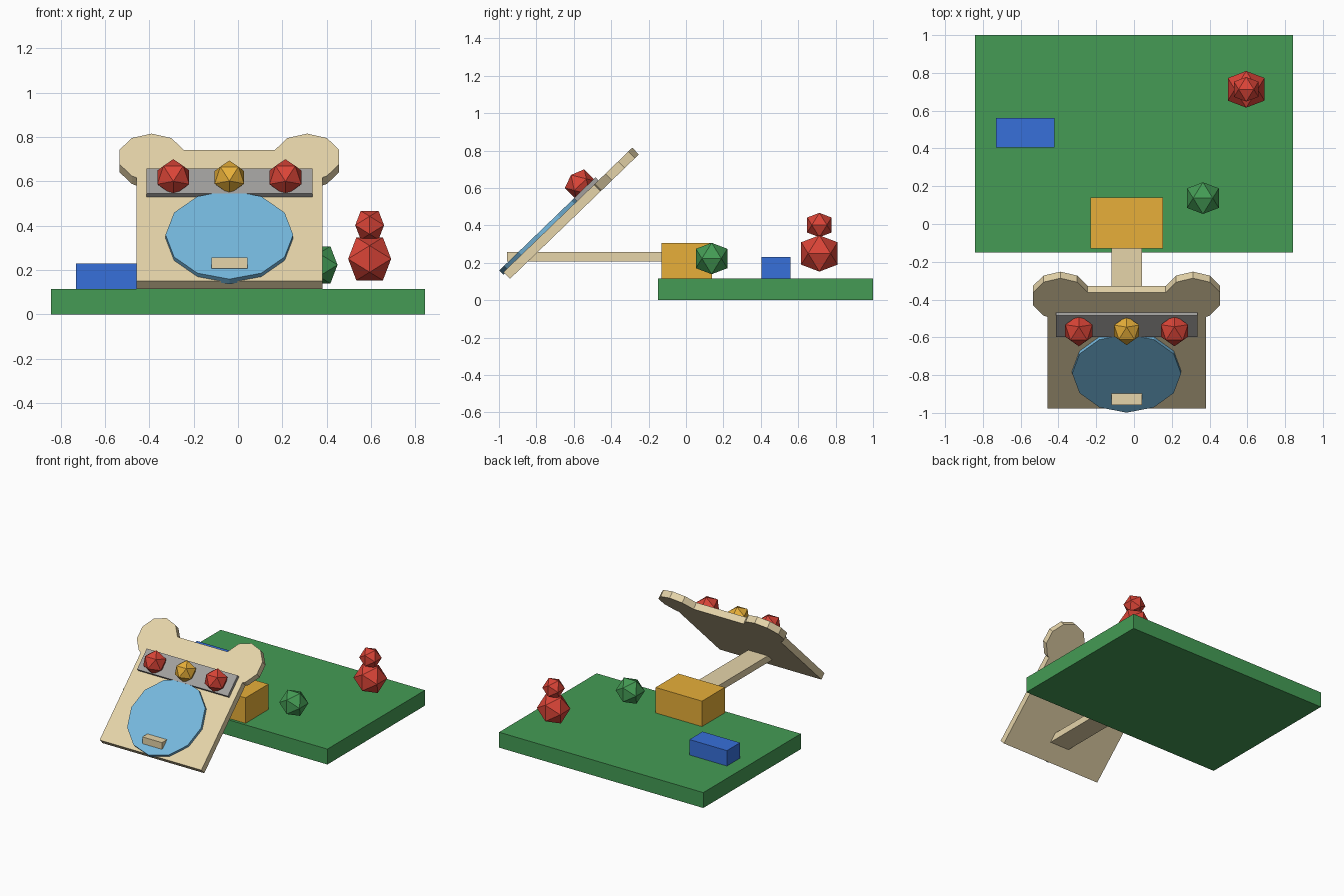
import bpy, bmesh, math
from mathutils import Matrix, Vector

if "Cube" in bpy.data.objects:
    bpy.data.objects.remove(bpy.data.objects["Cube"])

COLORS = {
    "green": (0.058, 0.33, 0.09, 1), "red": (0.70, 0.058, 0.038, 1),
    "yellow": (0.80, 0.43, 0.041, 1), "blue": (0.038, 0.16, 0.70, 1),
    "sky": (0.18, 0.48, 0.73, 1), "cream": (0.79, 0.66, 0.40, 1),
    "grey": (0.36, 0.35, 0.34, 1),
}
MATS = {}
for key, col in COLORS.items():
    MATS[key] = bpy.data.materials.new(key)
    MATS[key].diffuse_color = col


def finish(name, bm, color, matrix=Matrix()):
    bmesh.ops.recalc_face_normals(bm, faces=bm.faces)
    mesh = bpy.data.meshes.new(name)
    bm.to_mesh(mesh)
    bm.free()
    mesh.materials.append(MATS[color])
    ob = bpy.data.objects.new(name, mesh)
    ob.matrix_world = matrix
    bpy.context.collection.objects.link(ob)
    return ob


def prism(name, pts, z0, z1, color, matrix=Matrix()):
    """Closed solid with a flat outline between z0 and z1."""
    bm = bmesh.new()
    low, high = ([bm.verts.new((x, y, z)) for x, y in pts] for z in (z0, z1))
    bm.faces.new(low)
    bm.faces.new(high)
    for i in range(len(pts)):
        bm.faces.new((low[i - 1], low[i], high[i], high[i - 1]))
    return finish(name, bm, color, matrix)


def box(name, x, y, z, color, matrix=Matrix()):
    pts = [(x[0], y[0]), (x[1], y[0]), (x[1], y[1]), (x[0], y[1])]
    return prism(name, pts, z[0], z[1], color, matrix)


def ring(cx, cy, r, degrees):
    """Points on a circle, angle measured clockwise from the top."""
    return [(cx + r * math.sin(math.radians(a)), cy + r * math.cos(math.radians(a)))
            for a in degrees]


def gem(name, center, half_width, color, matrix=Matrix()):
    """Icosahedron standing on an edge, half_width is its half extent."""
    s = half_width / ((1 + math.sqrt(5)) / 2)
    bm = bmesh.new()
    for a in (-half_width, half_width):
        for b in (-s, s):
            for co in ((a, b, 0), (0, a, b), (b, 0, a)):
                bm.verts.new(co)
    bmesh.ops.convex_hull(bm, input=bm.verts)
    return finish(name, bm, color, matrix @ Matrix.Translation(Vector(center)))


# Ground slab and the things standing on it
box("ground_slab", (-0.843, 0.843), (-0.15, 1.0), (0, 0.115), "green")
box("yellow_block", (-0.23, 0.153), (-0.13, 0.14), (0.115, 0.305), "yellow")
box("blue_block", (-0.73, -0.42), (0.405, 0.56), (0.115, 0.23), "blue")
gem("green_bush", (0.365, 0.137, 0.223), 0.084, "green")
gem("red_figure_body", (0.594, 0.713, 0.25), 0.097, "red")
gem("red_figure_head", (0.594, 0.713, 0.402), 0.065, "red")

# Arm that carries the panel
box("support_arm", (-0.12, 0.042), (-0.957, -0.125), (0.207, 0.257), "cream")

# Tilted panel: local x across, y up the slope, z out of the front face
tilt = Matrix.Translation((-0.039, -0.974, 0.152)) @ Matrix.Rotation(math.radians(44), 4, "X")
half = [(0.42, -0.003), (0.42, 0.67)] + ring(0.351, 0.803, 0.152, range(144, -73, -36))
outline = half + [(-x, y) for x, y in reversed(half)]
prism("eared_panel", outline, -0.05, 0, "cream", tilt)

# Dial and shelf bar on the panel face
prism("round_dial", ring(0, 0.275, 0.288, range(0, 360, 30)), -0.01, 0.022, "sky", tilt)
box("shelf_bar", (-0.375, 0.375), (0.543, 0.703), (-0.01, 0.023), "grey", tilt)

# Row of gems on the bar
for name, x, w, color in (("left_gem", -0.253, 0.072, "red"),
                          ("middle_gem", 0, 0.0665, "yellow"),
                          ("right_gem", 0.253, 0.072, "red")):
    gem(name, (x, 0.618, 0.051), w, color, tilt)

for m in bpy.data.materials:
    if m.users and not m.is_grease_pencil:
        m.use_nodes = True
        m.node_tree.nodes["Principled BSDF"].inputs["Base Color"].default_value = m.diffuse_color
